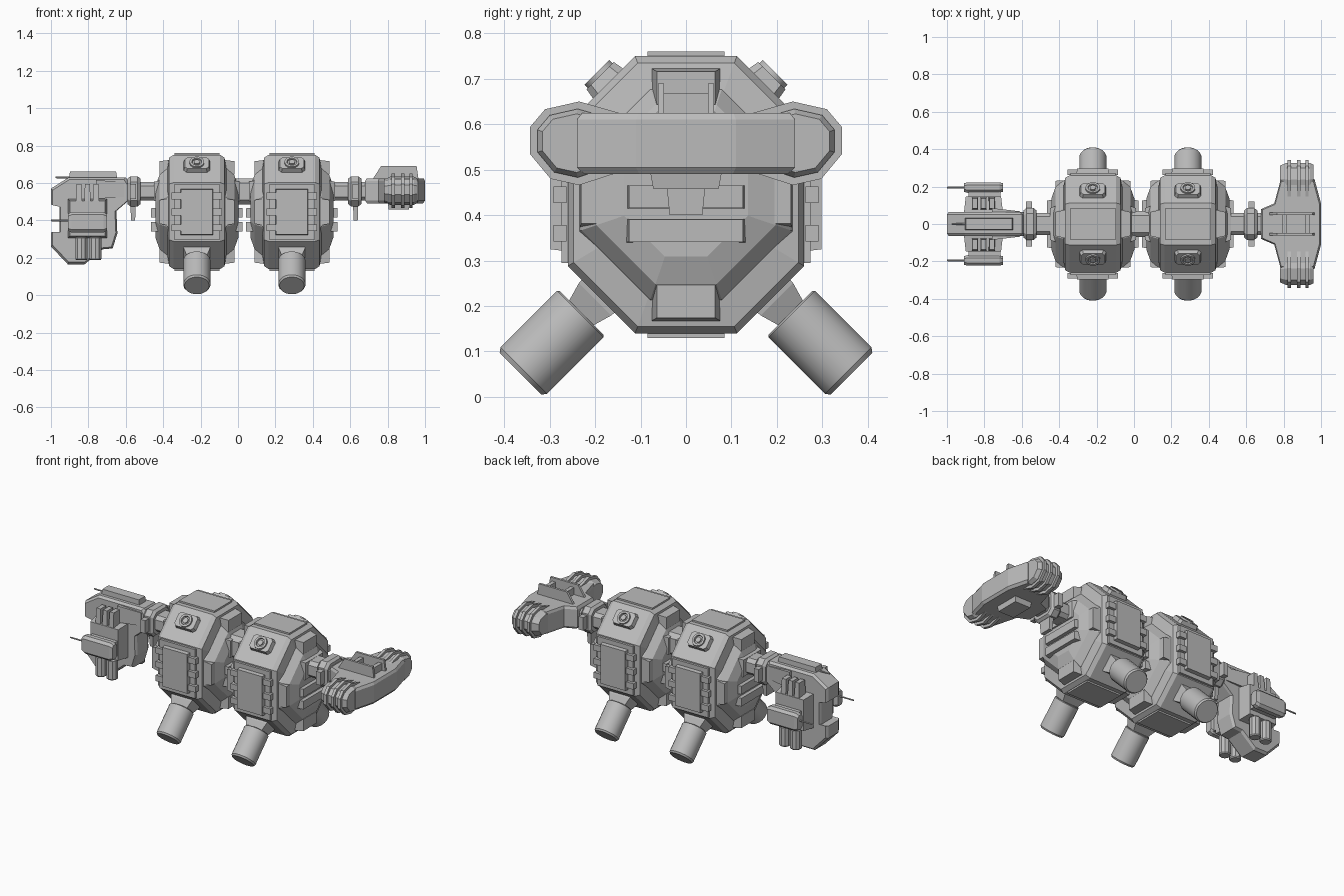
import bpy
import bmesh
from math import cos, sin, pi, radians
from mathutils import Matrix, Vector

default = bpy.data.objects.get("Cube")
if default:
    bpy.data.objects.remove(default, do_unlink=True)

grey = bpy.data.materials.new("hull_grey")
grey.use_nodes = True
colour = (0.5, 0.5, 0.5, 1)
grey.diffuse_color = colour
grey.node_tree.nodes["Principled BSDF"].inputs["Base Color"].default_value = colour

SIDES = (-1, 1)
MIDDLE = 0.034      # mirror plane between the two hulls
AXLE = 0.555        # height of the shaft through hulls and arms
HULL_Z = 0.445


def loft(name, profile, axis, stations, origin=(0, 0, 0), turn=None, smooth=False):
    """Skin a closed profile along an axis; each station is (position, scale)."""
    bm = bmesh.new()
    mid = sum((Vector(p) for p in profile), Vector((0, 0))) / len(profile)
    rings = []
    for pos, scale in stations:
        ring = []
        for p in profile:
            u, v = mid + (Vector(p) - mid) * scale
            ring.append(bm.verts.new({"x": (pos, u, v), "y": (u, pos, v), "z": (u, v, pos)}[axis]))
        rings.append(ring)
    count = len(profile)
    for low, high in zip(rings, rings[1:]):
        for i in range(count):
            j = (i + 1) % count
            bm.faces.new((low[i], low[j], high[j], high[i]))
    bm.faces.new(rings[0])
    bm.faces.new(rings[-1])
    bmesh.ops.recalc_face_normals(bm, faces=bm.faces)
    matrix = Matrix.Translation(origin)
    if turn is not None:
        matrix = matrix @ Matrix.Rotation(turn, 4, "X")
    bm.transform(matrix)
    mesh = bpy.data.meshes.new(name)
    bm.to_mesh(mesh)
    bm.free()
    mesh.materials.append(grey)
    obj = bpy.data.objects.new(name, mesh)
    bpy.context.collection.objects.link(obj)
    if smooth:
        bpy.ops.object.select_all(action="DESELECT")
        obj.select_set(True)
        bpy.context.view_layer.objects.active = obj
        bpy.ops.object.shade_smooth_by_angle(angle=radians(35))
    return obj


def rect(a, b):
    return [(-a, -b), (a, -b), (a, b), (-a, b)]


def circle(r, n=16):
    return [(r * cos(2 * pi * (i + 0.5) / n), r * sin(2 * pi * (i + 0.5) / n)) for i in range(n)]


def octagon(w, h, cut):
    return [(-w, -h + cut), (-w + cut, -h), (w - cut, -h), (w, -h + cut),
            (w, h - cut), (w - cut, h), (-w + cut, h), (-w, h - cut)]


def box(name, centre, half, taper=1.0, axis="z", sign=1):
    """Box around a centre, narrowed at its far end along the axis."""
    x, y, z = half
    section, depth = {"x": (rect(y, z), x), "y": (rect(x, z), y), "z": (rect(x, y), z)}[axis]
    return loft(name, section, axis, [(-depth * sign, 1), (depth * sign, taper)], centre)


def rod(name, centre, r, half, axis="x", n=12):
    return loft(name, circle(r, n), axis, [(-half, 0.85), (-half * 0.9, 1), (half * 0.9, 1), (half, 0.85)],
                centre, smooth=True)


def both_ways(half):
    return [(-p, s) for p, s in reversed(half)] + half


def build_hull(cx):
    centre = (cx, 0, HULL_Z)
    # Octagonal shell with a raised block on each side
    loft("hull_shell", octagon(0.26, 0.305, 0.148), "x",
         both_ways([(0.125, 1), (0.148, 0.95), (0.158, 0.75)]), centre)
    loft("side_block", octagon(0.235, 0.235, 0.155), "x",
         both_ways([(0.15, 1), (0.16, 0.98), (0.2, 0.84), (0.222, 0.58)]), centre)
    # Top and bottom cover plates
    for s in SIDES:
        box("cover_plate", (cx, 0, HULL_Z + s * 0.305), (0.12, 0.085, 0.01))
    for s in SIDES:
        # Front and back hatches with clasps
        box("hatch", (cx, s * 0.278, HULL_Z), (0.088, 0.02, 0.125), 0.96, "y", s)
        box("hatch_surround", (cx, s * 0.262, HULL_Z), (0.12, 0.012, 0.15))
        for side in SIDES:
            for step in (-1, 0, 1):
                box("clasp", (cx + side * 0.107, s * 0.277, HULL_Z + step * 0.085), (0.028, 0.014, 0.018))
        # Round ports on the upper slopes
        seat, tilt = (cx, s * 0.172, 0.69), -s * pi / 4
        loft("port_base", octagon(0.07, 0.046, 0.015), "z", [(-0.01, 1.05), (0.024, 0.92)], seat, tilt)
        loft("port_ring", circle(0.041), "z", [(0, 1), (0.034, 0.95), (0.034, 0.65), (0.026, 0.6)], seat, tilt, True)
        loft("port_lens", circle(0.018), "z", [(0, 1), (0.034, 0.9)], seat, tilt, True)
        # Thrusters on the lower slopes
        seat, tilt = (cx, s * 0.193, 0.222), -s * pi * 0.75
        loft("thruster_neck", rect(0.05, 0.036), "z", [(-0.03, 1.5), (0.01, 1.4), (0.06, 1)], seat, tilt)
        loft("thruster", circle(0.073, 20), "z",
             [(0.052, 0.94), (0.056, 1), (0.232, 1), (0.242, 0.9)], seat, tilt, True)
    for side in SIDES:
        # Pads around the side block
        for s in SIDES:
            box("side_pad_high_low", (cx + side * 0.165, 0, HULL_Z + s * 0.235), (0.036, 0.08, 0.045), 0.8, "x", side)
            box("side_pad_edge", (cx + side * 0.165, s * 0.207, HULL_Z), (0.036, 0.028, 0.075), 0.85, "x", side)
        # Horizontal side slats
        for z in (0.44, 0.366):
            box("side_slat", (cx + side * 0.222, 0, z), (0.022, 0.132, 0.026), 0.95, "x", side)
        box("shaft_socket", (cx + side * 0.21, 0, AXLE), (0.02, 0.1, 0.06), 0.85, "x", side)


for side in SIDES:
    build_hull(MIDDLE + side * 0.254)
    # Wrist between a hull and its arm
    at = MIDDLE + side * 0.59
    loft("wrist_shaft", octagon(0.06, 0.05, 0.02), "x", [(-0.11, 1), (0.11, 1)], (at, 0, AXLE))
    loft("wrist_collar", octagon(0.085, 0.08, 0.03), "x", [(-0.035, 0.85), (-0.02, 1), (0.02, 1), (0.035, 0.85)],
         (at, 0, AXLE))
    box("wrist_flange", (at + side * 0.005, 0, AXLE), (0.016, 0.12, 0.04))
    box("wrist_lug", (at + side * 0.005, 0, 0.445), (0.014, 0.045, 0.045), 0.8, "z", -1)

loft("centre_shaft", octagon(0.07, 0.07, 0.025), "x", [(-0.06, 1), (0.06, 1)], (MIDDLE, 0, AXLE))

# Cross-shaped arm on the model's left
half_beam = [(0.68, 0.08), (0.75, 0.11), (0.785, 0.24), (0.965, 0.24), (1.0, 0.11)]
beam = half_beam + [(x, -y) for x, y in reversed(half_beam)]
loft("cross_beam", beam, "z", [(0.49, 0.93), (0.505, 1), (0.61, 1), (0.625, 0.95)])
box("beam_keel", (0.86, 0, 0.48), (0.06, 0.08, 0.022), 0.9, "z", -1)
for x in (0.805, 0.93):
    box("deck_crossbar", (x, 0, 0.645), (0.012, 0.05, 0.023))
claw = [(0.13, 0.5), (0.13, 0.62), (0.235, 0.65), (0.31, 0.633), (0.343, 0.594),
        (0.343, 0.534), (0.298, 0.48), (0.235, 0.466)]
fin = [(0.72, 0.62), (0.765, 0.69), (0.955, 0.69), (0.965, 0.62)]
for s in SIDES:
    outline = [(s * y, z) for y, z in claw]
    loft("claw_pod", outline, "x", [(0.78, 0.65), (0.815, 0.82), (0.94, 0.82), (0.96, 0.7)])
    for x in (0.83, 0.88, 0.925):
        loft("claw_fin", outline, "x", [(x - 0.009, 1), (x + 0.009, 1)])
    loft("deck_fin", fin, "y", [(s * 0.048, 1), (s * 0.062, 1)])

# Hook-shaped weapon arm on the model's right
hook = [(-1, 0.57), (-0.905, 0.63), (-0.6, 0.63), (-0.58, 0.6), (-0.58, 0.51), (-0.65, 0.45), (-0.645, 0.33),
        (-0.67, 0.25), (-0.725, 0.245), (-0.82, 0.165), (-0.91, 0.165), (-1, 0.26), (-1, 0.335),
        (-0.955, 0.335), (-0.955, 0.475), (-1, 0.485)]
loft("hook_plate", hook, "y", [(-0.065, 0.95), (-0.05, 1), (0.05, 1), (0.065, 0.95)])
box("hook_ridge", (-0.775, 0, 0.64), (0.13, 0.032, 0.02), 0.95)
box("hook_shoulder", (-0.685, 0, 0.565), (0.075, 0.085, 0.05), 0.8, "x")
rod("ridge_barrel", (-0.93, 0, 0.63), 0.005, 0.045, "x", 6)
for s in SIDES:
    box("weapon_pod", (-0.805, s * 0.1, 0.41), (0.105, 0.046, 0.105), 0.9, "y", s)
    box("pod_mount", (-0.8, s * 0.155, 0.39), (0.085, 0.03, 0.045))
    loft("gun_body", octagon(0.028, 0.055, 0.015), "x", [(-0.91, 0.8), (-0.89, 1), (-0.72, 1), (-0.7, 0.8)],
         (0, s * 0.195, 0.39))
    rod("gun_barrel", (-0.95, s * 0.195, 0.4), 0.005, 0.05, "x", 6)
    for x in (-0.85, -0.805, -0.76):
        box("upright_prong", (x, s * 0.11, 0.545), (0.017, 0.034, 0.05), 0.8)
    for x in (-0.837, -0.762):
        rod("lower_canister", (x, s * 0.13, 0.25), 0.034, 0.062, "z", 10)
